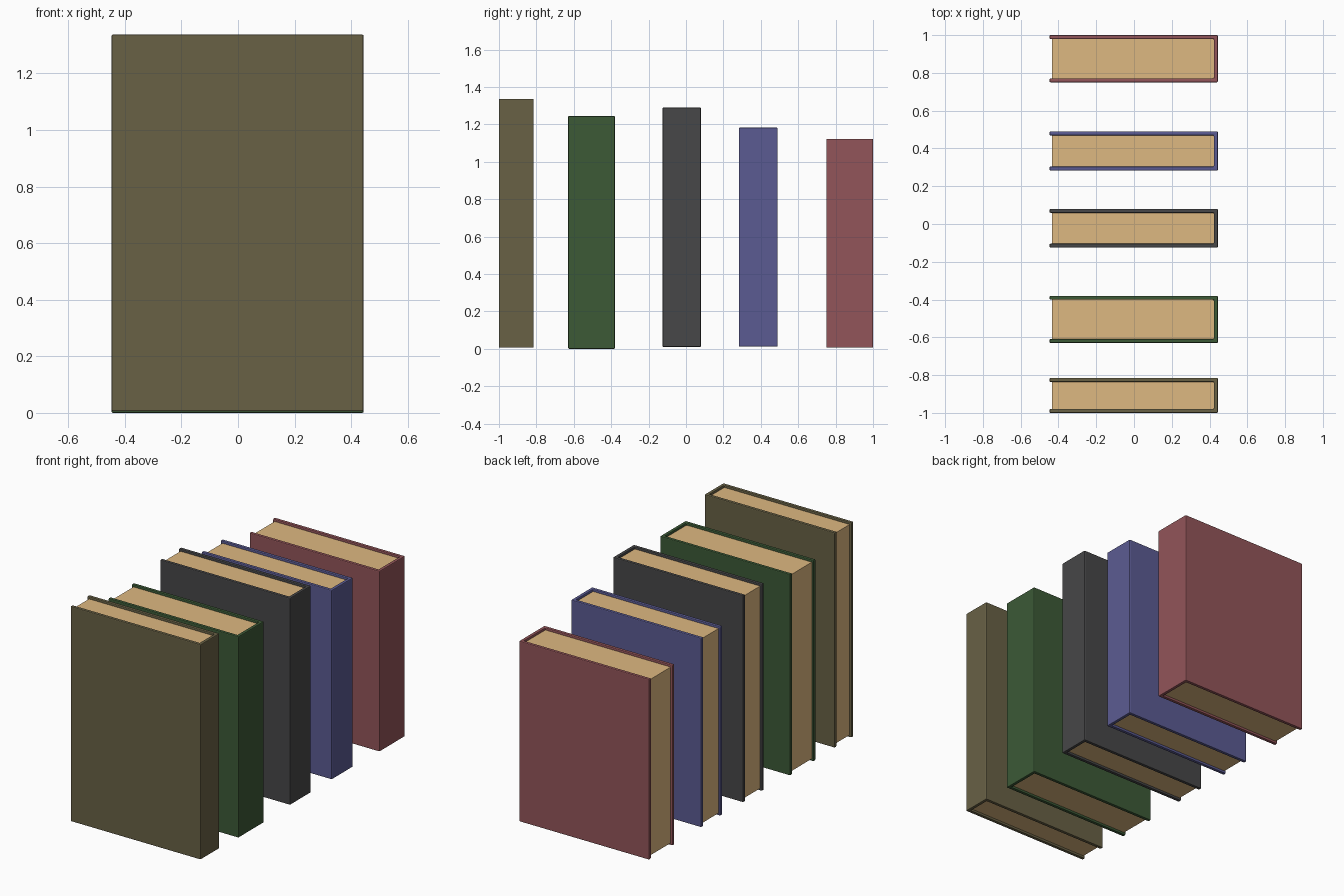
import bpy, bmesh

if "Cube" in bpy.data.objects:
    bpy.data.objects.remove(bpy.data.objects["Cube"])

BACK, FORE = 0.444, -0.447      # spine face and cover fore-edge in x
BOARD = 0.021                   # cover thickness


def material(name, rgb):
    m = bpy.data.materials.new(name)
    m.diffuse_color = (*rgb, 1)
    m.use_nodes = True
    m.node_tree.nodes["Principled BSDF"].inputs["Base Color"].default_value = m.diffuse_color
    return m


def prism(name, outline, z0, z1, mat):
    """Extrude a plan outline upwards from z0 to z1."""
    bm = bmesh.new()
    face = bm.faces.new([bm.verts.new((x, y, z0)) for x, y in outline])
    ext = bmesh.ops.extrude_face_region(bm, geom=[face])
    bmesh.ops.translate(bm, vec=(0, 0, z1 - z0),
                        verts=[g for g in ext["geom"] if isinstance(g, bmesh.types.BMVert)])
    bmesh.ops.recalc_face_normals(bm, faces=bm.faces)
    mesh = bpy.data.meshes.new(name)
    bm.to_mesh(mesh)
    bm.free()
    mesh.materials.append(mat)
    ob = bpy.data.objects.new(name, mesh)
    bpy.context.collection.objects.link(ob)
    return ob


paper = material("paper", (0.73, 0.48, 0.22))


def book(colour, rgb, y0, y1, z0, z1):
    # Wraparound cover: two boards joined by the spine
    a, b, inner = y0 + BOARD, y1 - BOARD, BACK - BOARD
    cover = prism(colour + "_cover",
                  [(FORE, y0), (BACK, y0), (BACK, y1), (FORE, y1),
                   (FORE, b), (inner, b), (inner, a), (FORE, a)],
                  z0, z1, material(colour + "_cloth", rgb))
    bev = cover.modifiers.new("soft_edges", "BEVEL")
    bev.width = 0.005
    bev.segments = 2
    bev.limit_method = "ANGLE"
    # Page block, recessed slightly from the cover edges
    prism(colour + "_pages",
          [(FORE + 0.012, a - 0.002), (inner + 0.002, a - 0.002),
           (inner + 0.002, b + 0.002), (FORE + 0.012, b + 0.002)],
          z0 + 0.014, z1 - 0.014, paper)


# Row of books, front to back
for spec in [
    ("olive", (0.14, 0.12, 0.06), -1.0, -0.815, 0.006, 1.337),
    ("green", (0.045, 0.10, 0.037), -0.63, -0.38, 0.0, 1.245),
    ("charcoal", (0.063, 0.063, 0.065), -0.125, 0.08, 0.01, 1.29),
    ("blue", (0.105, 0.105, 0.29), 0.283, 0.49, 0.012, 1.183),
    ("red", (0.29, 0.09, 0.10), 0.75, 1.0, 0.006, 1.123),
]:
    book(*spec)
